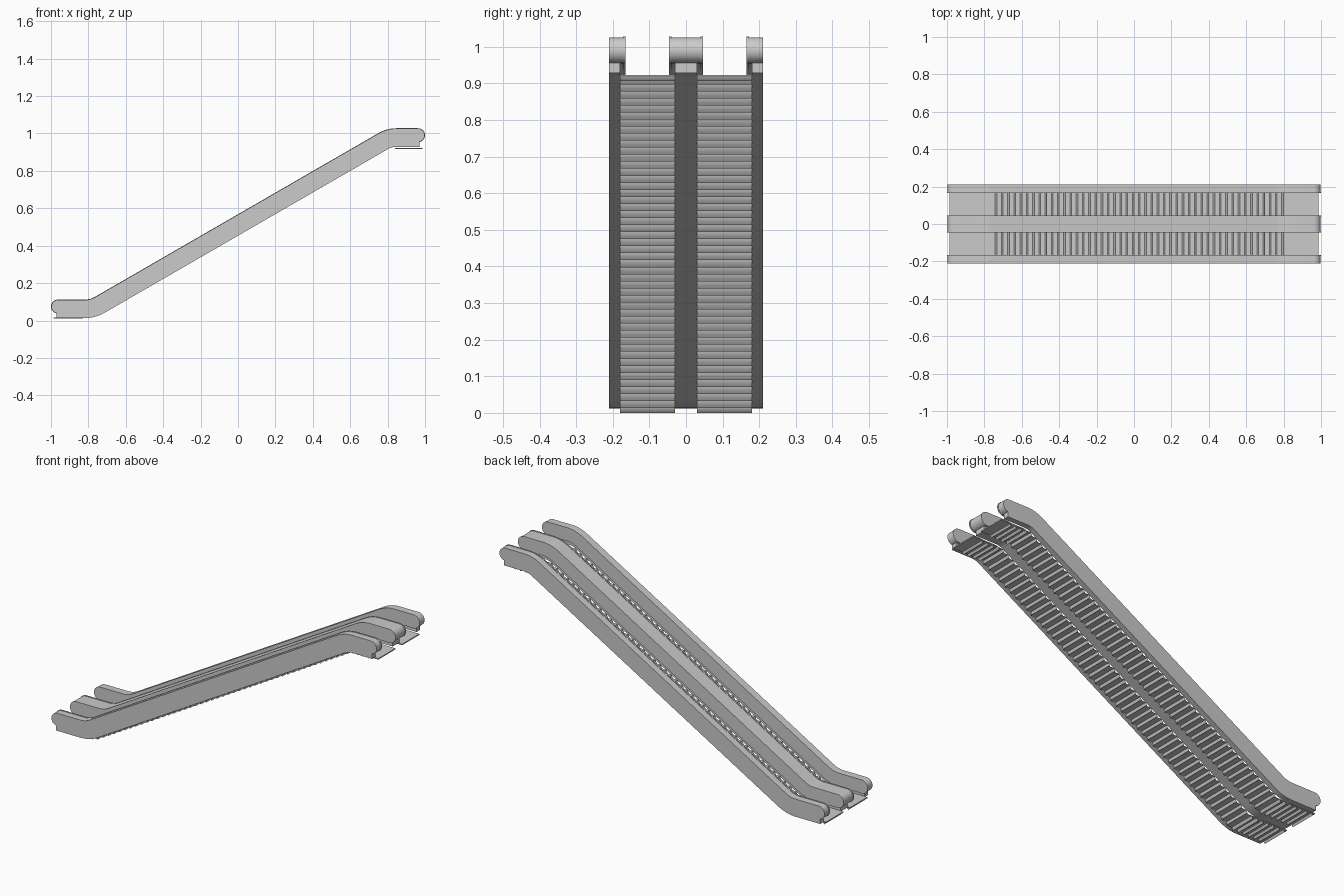
import bpy, bmesh, math

if "Cube" in bpy.data.objects:
    bpy.data.objects.remove(bpy.data.objects["Cube"])

A = math.radians(30)
LOW, HIGH = (-0.78, 0.0745), (0.806, 0.9905)   # bends of the balustrade centre line


def path(d, xe):
    """Centre line with rounded bends, offset by d along its normal, between x = -xe and xe."""
    r, n = 0.15, 6
    t = r * math.tan(A / 2)
    pts = [(-xe, LOW[1] + d)]
    for i in range(n + 1):                      # lower bend, turning up
        a = A * i / n
        pts.append((LOW[0] - t + (r - d) * math.sin(a), LOW[1] + r - (r - d) * math.cos(a)))
    for i in range(n + 1):                      # upper bend, levelling out
        a = A * (1 - i / n)
        pts.append((HIGH[0] + t - (r + d) * math.sin(a), HIGH[1] - r + (r + d) * math.cos(a)))
    pts.append((xe, HIGH[1] + d))
    return pts


def stadium(h, xe):
    """Band of half height h with half-round ends."""
    n = 14
    right = [(xe + h * math.sin(math.pi * i / n), HIGH[1] + h * math.cos(math.pi * i / n))
             for i in range(1, n)]
    left = [(-xe - h * math.sin(math.pi * i / n), LOW[1] - h * math.cos(math.pi * i / n))
            for i in range(1, n)]
    return path(h, xe) + right + path(-h, xe)[::-1] + left


def finish(name, bm):
    me = bpy.data.meshes.new(name)
    bm.to_mesh(me)
    bm.free()
    ob = bpy.data.objects.new(name, me)
    bpy.context.collection.objects.link(ob)
    bpy.ops.object.select_all(action='DESELECT')
    bpy.context.view_layer.objects.active = ob
    ob.select_set(True)
    bpy.ops.object.shade_smooth_by_angle(angle=math.radians(30))
    return ob


def prism(name, profile, y0, y1):
    """Extrude an xz profile from y0 to y1."""
    bm = bmesh.new()
    f = bm.faces.new([bm.verts.new((x, y0, z)) for x, z in profile])
    ext = bmesh.ops.extrude_face_region(bm, geom=[f])
    for v in ext['geom']:
        if isinstance(v, bmesh.types.BMVert):
            v.co.y = y1
    bmesh.ops.recalc_face_normals(bm, faces=bm.faces[:])
    return finish(name, bm)


XE = 0.9625
body = stadium(0.0355, XE)
rim = stadium(0.0375, XE)
skirt = path(-0.034, 0.97) + path(-0.062, 0.97)[::-1]

# Centre balustrade
prism("centre_balustrade", body, -0.043, 0.043)
prism("centre_skirt", skirt, -0.03, 0.03)

# Moving steps: level at both ends, climbing between
Z0, Z1, XB = 0.014, 0.92, -0.765
PITCH, HANG = 0.0333, 0.014


def step_z(x):
    return min(Z1, max(Z0, Z0 + (x - XB) * math.tan(A)))


def steps(name, y0, y1):
    bm = bmesh.new()
    for k in range(58):
        x = -0.966 + k * PITCH
        z = step_z(x)
        drop = max(HANG, z - step_z(x - PITCH))
        prof = [(x + PITCH, z), (x, z)]
        for i in range(1, 5):                   # curved riser
            t = i / 4
            prof.append((x - 0.009 * t ** 1.5, z - drop * t))
        rows = [[bm.verts.new((px, y, pz)) for px, pz in prof] for y in (y0, y1)]
        for i in range(len(prof) - 1):
            bm.faces.new((rows[0][i + 1], rows[0][i], rows[1][i], rows[1][i + 1]))
    bmesh.ops.recalc_face_normals(bm, faces=[])
    return finish(name, bm)


# Everything that repeats on the two sides
for s, side in ((-1, "front"), (1, "back")):
    prism(side + "_balustrade", body, s * 0.21, s * 0.169)
    prism(side + "_skirt", skirt, s * 0.21, s * 0.18)
    prism(side + "_outer_handrail", rim, s * 0.172, s * 0.165)
    prism(side + "_inner_handrail", rim, s * 0.039, s * 0.046)
    y0, y1 = sorted((s * 0.03, s * 0.18))
    steps(side + "_steps", y0, y1)
    # Landing plates
    for end, xa, xb, z in (("lower", -0.987, -0.83, Z0), ("upper", 0.84, 0.987, Z1)):
        prism(f"{side}_{end}_landing",
              [(xa, z - 0.003), (xb, z - 0.003), (xb, z + 0.003), (xa, z + 0.003)], y0, y1)
